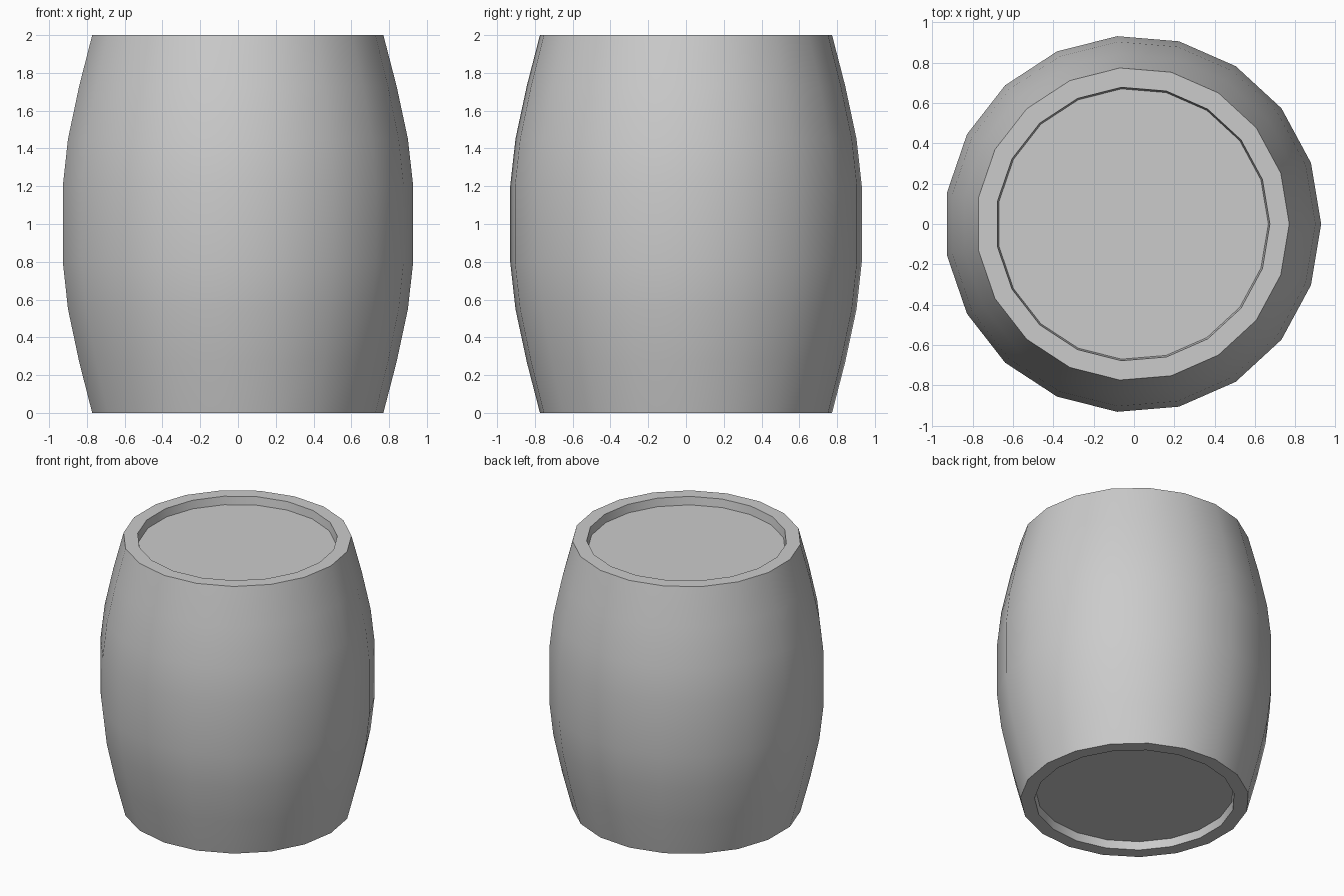
import bpy, bmesh, math

if "Cube" in bpy.data.objects:
    bpy.data.objects.remove(bpy.data.objects["Cube"])

SIDES = 19
SHIFT = -0.0064  # centres the odd-sided footprint on x = 0

# Profile (radius, z): sunken bottom, rim, bulging wall, rim, sunken lid
half = [(0.672, 0.06), (0.68, 0.0), (0.776, 0.0), (0.846, 0.27), (0.906, 0.55), (0.934, 0.80)]
profile = half + [(r, 2 - z) for r, z in reversed(half)]

# Barrel body: rings around z, joined with quads and capped by the two heads
bm = bmesh.new()
rings = []
for r, z in profile:
    rings.append([bm.verts.new((r * math.cos(2 * math.pi * i / SIDES) + SHIFT,
                                r * math.sin(2 * math.pi * i / SIDES), z))
                  for i in range(SIDES)])
for a, b in zip(rings, rings[1:]):
    for i in range(SIDES):
        j = (i + 1) % SIDES
        bm.faces.new((a[i], a[j], b[j], b[i]))
bm.faces.new(list(reversed(rings[0])))
bm.faces.new(rings[-1])
bmesh.ops.recalc_face_normals(bm, faces=bm.faces)

mesh = bpy.data.meshes.new("barrel")
bm.to_mesh(mesh)
bm.free()
barrel = bpy.data.objects.new("barrel", mesh)
bpy.context.collection.objects.link(barrel)

# Smooth wall, crisp rims
bpy.context.view_layer.objects.active = barrel
barrel.select_set(True)
bpy.ops.object.shade_smooth_by_angle(angle=math.radians(30))
